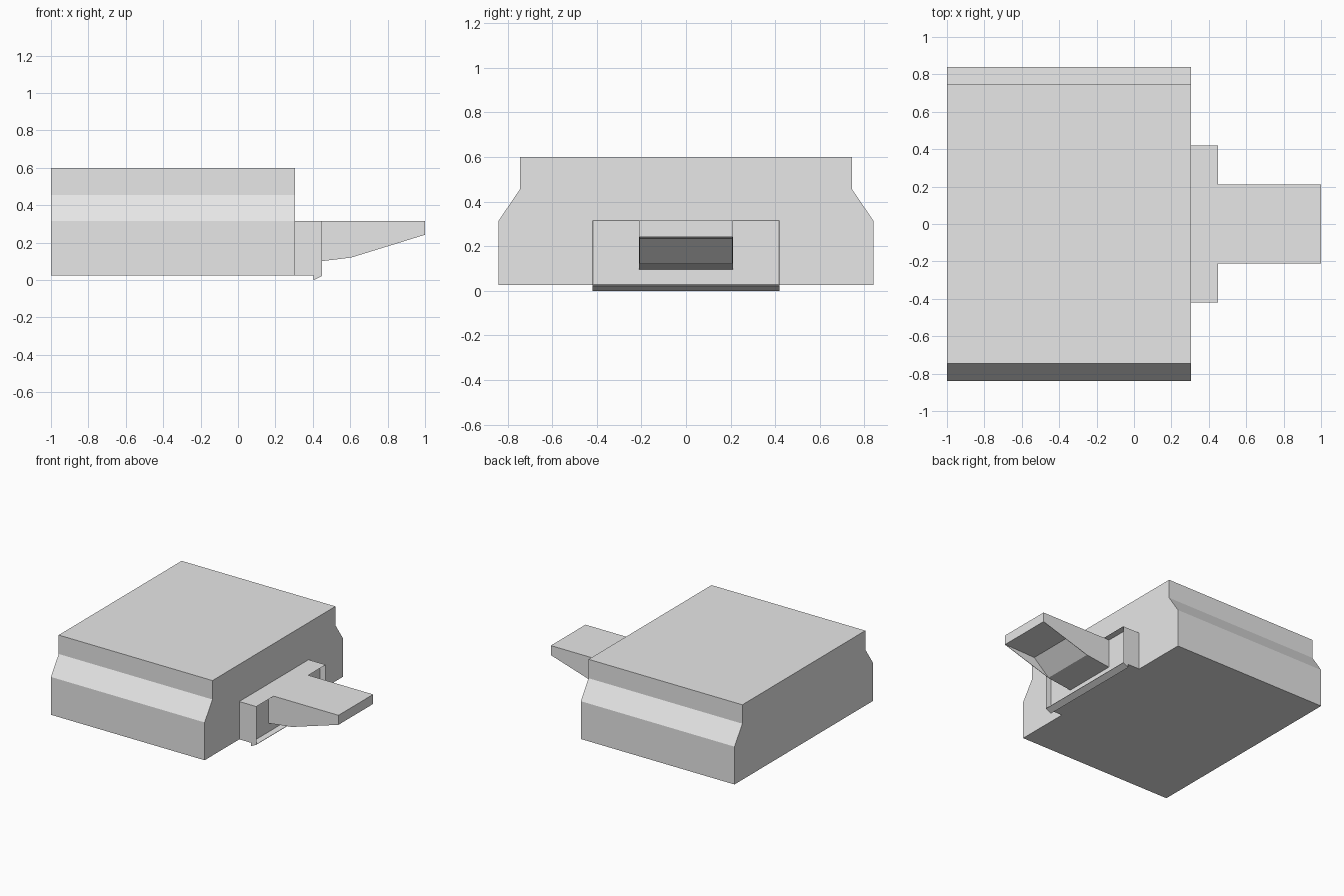
import bpy, bmesh
from mathutils import Vector

cube = bpy.data.objects.get("Cube")
if cube:
    bpy.data.objects.remove(cube, do_unlink=True)

grey = bpy.data.materials.new("plain_grey")
grey.use_nodes = True
grey.diffuse_color = (0.8, 0.8, 0.8, 1)
grey.node_tree.nodes["Principled BSDF"].inputs["Base Color"].default_value = (0.8, 0.8, 0.8, 1)


def finish(name, bm):
    mesh = bpy.data.meshes.new(name)
    bm.to_mesh(mesh)
    bm.free()
    mesh.materials.append(grey)
    obj = bpy.data.objects.new(name, mesh)
    bpy.context.collection.objects.link(obj)
    return obj


def extrude_profile(points, along):
    """Fill a closed profile and sweep it along a vector."""
    bm = bmesh.new()
    face = bm.faces.new([bm.verts.new(p) for p in points])
    swept = bmesh.ops.extrude_face_region(bm, geom=[face], use_keep_orig=True)
    moved = [v for v in swept["geom"] if isinstance(v, bmesh.types.BMVert)]
    bmesh.ops.translate(bm, verts=moved, vec=Vector(along))
    bmesh.ops.recalc_face_normals(bm, faces=bm.faces)
    return bm


def side_profile(points, half_width):
    """Sweep an x-z profile across the full width."""
    return extrude_profile([(x, -half_width, z) for x, z in points],
                           (0, 2 * half_width, 0))


# Main housing with stepped-in upper sides
half = [(0.84, 0.025), (0.84, 0.315), (0.745, 0.455), (0.745, 0.6)]
outline = half + [(-y, z) for y, z in reversed(half)]
finish("housing", extrude_profile([(-1, y, z) for y, z in outline], (1.305, 0, 0)))

# Collar with a shallow recess behind a thin rim
bm = side_profile([(0.305, 0.025), (0.45, 0.025), (0.45, 0.315), (0.305, 0.315)], 0.42)
front = max(bm.faces, key=lambda f: f.calc_center_median().x)
bmesh.ops.inset_region(bm, faces=[front], thickness=0.004)
bmesh.ops.translate(bm, verts=front.verts, vec=(-0.045, 0, 0))
finish("collar", bm)

# Sloped lip under the collar
finish("collar_lip", side_profile([(0.405, 0.025), (0.405, 0), (0.45, 0.022), (0.45, 0.025)], 0.42))

# Latch tongue: deep at the root, thin at the tip
knee, notch, tip = (0.605, 0.12), (0.735, 0.235), (1, 0.242)
finish("latch_tongue", side_profile(
    [(0.4, 0.095), knee, notch, tip, (1, 0.315), (0.4, 0.315)], 0.21))

# Thin webs closing the sides of the tongue notch
for side, sign in (("left", 1), ("right", -1)):
    bm = extrude_profile([(x, sign * 0.21, z) for x, z in (knee, tip, notch)],
                         (0, -sign * 0.003, 0))
    finish("tongue_web_" + side, bm)
